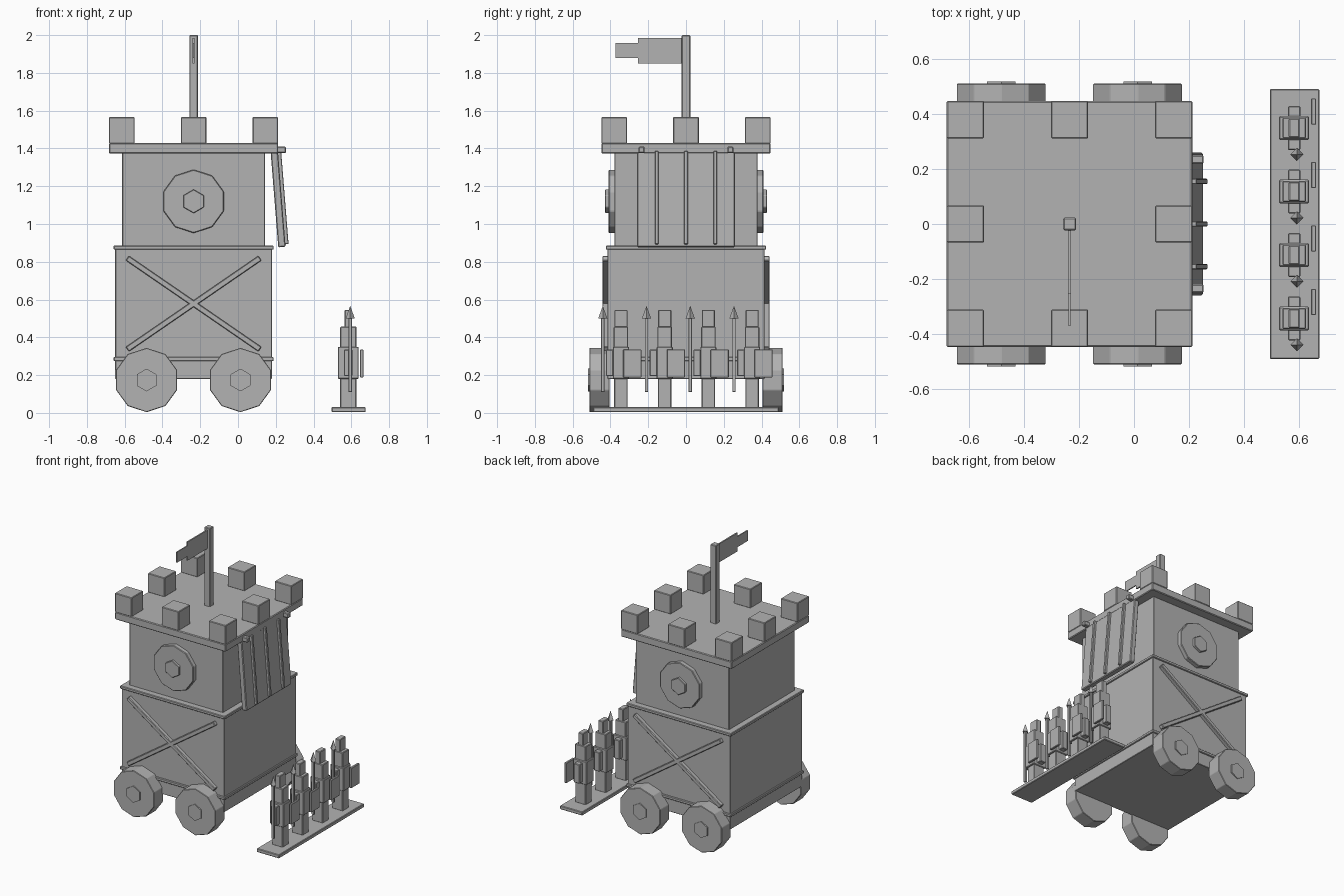
import bpy, math
from mathutils import Vector

if "Cube" in bpy.data.objects:
    bpy.data.objects.remove(bpy.data.objects["Cube"])

grey = bpy.data.materials.new("stone_grey")
grey.diffuse_color = (0.45, 0.45, 0.45, 1)
grey.use_nodes = True
grey.node_tree.nodes["Principled BSDF"].inputs["Base Color"].default_value = grey.diffuse_color
CX = -0.235  # tower centre line


def finish(ob, name, bevel=0.0):
    ob.name = name
    ob.data.materials.append(grey)
    if bevel:
        m = ob.modifiers.new("soft_edge", 'BEVEL')
        m.width = bevel
        m.segments = 1
    return ob


def box(name, x, y, z, bevel=0.004, rot=(0, 0, 0)):
    """Box from (min, max) ranges, turned about its centre."""
    c = [(a + b) / 2 for a, b in (x, y, z)]
    bpy.ops.mesh.primitive_cube_add(size=1, location=c, rotation=rot)
    ob = bpy.context.object
    s = [b - a for a, b in (x, y, z)]
    for v in ob.data.vertices:
        v.co = Vector(v.co[i] * s[i] for i in range(3))
    return finish(ob, name, bevel)


def disc(name, x, y0, y1, z, r, sides, bevel=0.0):
    """Polygonal disc with its axis along y and a corner pointing up."""
    bpy.ops.mesh.primitive_cylinder_add(
        vertices=sides, radius=r, depth=abs(y1 - y0),
        location=(x, (y0 + y1) / 2, z), rotation=(math.pi / 2, 0, 0))
    ob = bpy.context.object
    # an even side count puts a corner on local y, which becomes world z
    return finish(ob, name, bevel)


# Tower storeys, trims and roof
box("lower_tower", (-0.65, 0.18), (-0.415, 0.415), (0.18, 0.87), 0.003)
box("lower_trim", (CX - 0.424, CX + 0.424), (-0.424, 0.424), (0.274, 0.296))
box("upper_trim", (CX - 0.424, CX + 0.424), (-0.424, 0.424), (0.864, 0.886))
box("upper_tower", (-0.613, 0.143), (-0.378, 0.378), (0.88, 1.375), 0.003)
box("roof_slab", (CX - 0.448, CX + 0.448), (-0.448, 0.448), (1.373, 1.428), 0.005)

# Battlements around the roof
for i in (-1, 0, 1):
    for j in (-1, 0, 1):
        if i or j:
            mx, my, h = CX + i * 0.38, j * 0.38, 0.068
            box("battlement", (mx - h, mx + h), (my - h, my + h), (1.426, 1.566))

# Flag
box("flag_pole", (CX - 0.023, CX + 0.023), (-0.023, 0.023), (1.42, 2.0))
box("flag", (CX - 0.005, CX + 0.005), (-0.253, -0.015), (1.85, 1.985), 0)
box("flag_tail", (CX - 0.004, CX + 0.004), (-0.372, -0.25), (1.88, 1.957), 0)

# Wheels, round shields and cross braces on front and back
for s in (-1, 1):
    for wx in (-0.484, 0.013):
        disc("wheel", wx, s * 0.405, s * 0.512, 0.174, 0.17, 10, 0.003)
        disc("wheel_hub", wx, s * 0.50, s * 0.52, 0.174, 0.06, 6)
    disc("round_shield", CX, s * 0.37, s * 0.41, 1.12, 0.168, 10, 0.004)
    disc("shield_boss", CX, s * 0.40, s * 0.428, 1.12, 0.063, 6, 0.003)
    for t in (-1, 1):
        box("cross_brace", (CX - 0.426, CX + 0.426), sorted((s * 0.405, s * 0.443)),
            (0.563, 0.593), 0.004, (0, t * math.radians(34.5), 0))

# Hinged ramp leaning out from the right side
tilt = -math.atan2(0.042, 0.525)
box("ramp", (0.192, 0.231), (-0.26, 0.26), (0.877, 1.403), 0.005, (0, tilt, 0))
for by in (-0.155, 0, 0.155):
    box("ramp_batten", (0.222, 0.248), (by - 0.01, by + 0.01), (0.892, 1.386), 0.003, (0, tilt, 0))
for py in (-0.235, 0.235):
    box("ramp_pin", (0.16, 0.254), (py - 0.016, py + 0.016), (1.375, 1.41), 0.005)

# Soldiers on a plinth
box("plinth", (0.495, 0.676), (-0.492, 0.492), (0.004, 0.031))
SX = 0.584
for k in range(4):
    sy = 0.35 - k * 0.2315

    def part(name, hx, y, z, bevel=0.004, x=SX):
        return box(name, (x - hx, x + hx), (sy + y[0], sy + y[1]), z, bevel)

    part("legs", 0.043, (-0.036, 0.036), (0.028, 0.195))
    part("torso", 0.055, (-0.043, 0.043), (0.18, 0.35))
    part("head", 0.043, (-0.038, 0.038), (0.345, 0.457))
    part("helmet_crest", 0.02, (-0.035, 0.035), (0.45, 0.545))
    for a in (-1, 1):
        part("arm", 0.023, sorted((a * 0.04, a * 0.08)), (0.195, 0.335))
    part("hand_shield", 0.009, (0.012, 0.108), (0.188, 0.336), 0.003, 0.655)
    # spear shaft and its pointed head
    part("spear_shaft", 0.009, (-0.105, -0.087), (0.11, 0.51), 0.002, 0.594)
    bpy.ops.mesh.primitive_cone_add(vertices=4, radius1=0.024, radius2=0, depth=0.066,
                                    location=(0.594, sy - 0.096, 0.534))
    finish(bpy.context.object, "spear_head")
